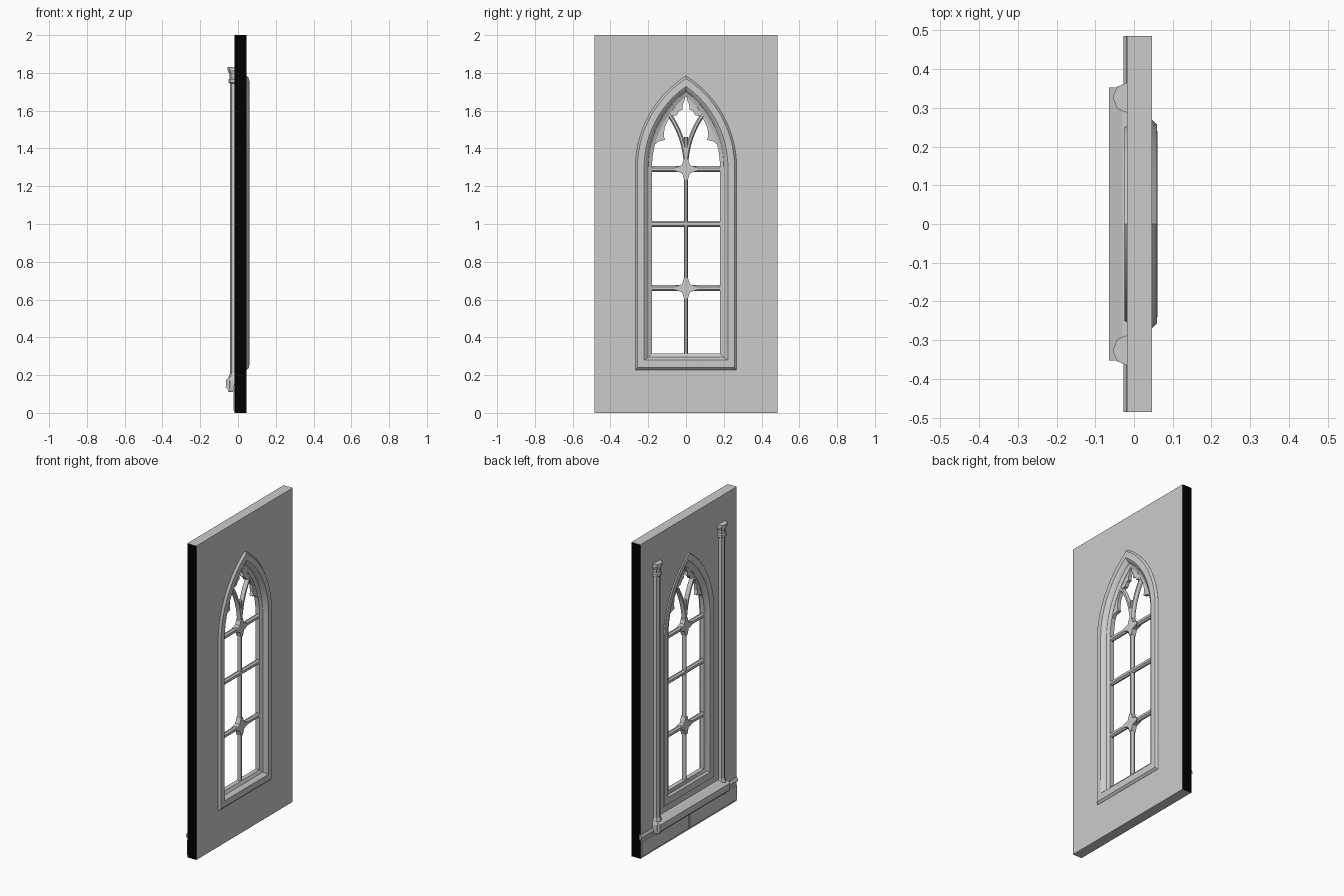
import bpy, bmesh, math
from mathutils import Vector

cube = bpy.data.objects.get("Cube")
if cube:
    bpy.data.objects.remove(cube, do_unlink=True)


def material(name, value):
    m = bpy.data.materials.new(name)
    m.use_nodes = True
    color = (value, value, value, 1)
    m.diffuse_color = color
    m.node_tree.nodes["Principled BSDF"].inputs["Base Color"].default_value = color
    return m


STONE = material("stone_gray", 0.6)
BLACK = material("edge_black", 0.0)
SPRING, CENTER = 1.3, 0.302    # arch spring height and arc centre offset


def finish(name, bm, smooth=False):
    bmesh.ops.recalc_face_normals(bm, faces=bm.faces)
    me = bpy.data.meshes.new(name)
    bm.to_mesh(me)
    bm.free()
    ob = bpy.data.objects.new(name, me)
    bpy.context.collection.objects.link(ob)
    me.materials.append(STONE)
    if smooth:
        bpy.context.view_layer.objects.active = ob
        ob.select_set(True)
        bpy.ops.object.shade_smooth_by_angle(angle=math.radians(35))
        ob.select_set(False)
    return ob


def loft(name, rings, closed=False, caps=True, smooth=False):
    """Skin rings of points; optionally join last ring to first."""
    bm = bmesh.new()
    rows = [[bm.verts.new(p) for p in ring] for ring in rings]
    n = len(rows[0])
    pairs = list(zip(rows, rows[1:])) + ([(rows[-1], rows[0])] if closed else [])
    for a, b in pairs:
        for i in range(n):
            j = (i + 1) % n
            bm.faces.new((a[i], a[j], b[j], b[i]))
    if caps and not closed:
        bm.faces.new(rows[0])
        bm.faces.new(rows[-1])
    return finish(name, bm, smooth)


def prism_x(name, outline, x0, x1):
    return loft(name, [[(x, y, z) for y, z in outline] for x in (x0, x1)])


def prism_y(name, profile, y0, y1):
    return loft(name, [[(x, y, z) for x, z in profile] for y in (y0, y1)])


def box(name, x0, x1, y0, y1, z0, z1):
    return prism_x(name, [(y0, z0), (y1, z0), (y1, z1), (y0, z1)], x0, x1)


def arch(w, bottom, steps=14):
    """Pointed arch outline of half width w."""
    r = w + CENTER
    top = math.acos(CENTER / r)
    side = [(r * math.cos(top * i / steps) - CENTER,
             SPRING + r * math.sin(top * i / steps)) for i in range(steps + 1)]
    return [(-w, bottom), (w, bottom)] + side + [(-y, z) for y, z in side[-2::-1]]


def sweep(name, path, half_y, half_x=0.014, x=0.012):
    """Bar with a chamfered section following a path in the window plane."""
    pts = [Vector((0, y, z)) for y, z in path]
    rings = []
    for i, p in enumerate(pts):
        t = (pts[min(i + 1, len(pts) - 1)] - pts[max(i - 1, 0)]).normalized()
        side = Vector((0, -t.z, t.y))
        rings.append([p + Vector((x + a * half_x, 0, 0)) + side * b * half_y
                      for a, b in ((1, .45), (.3, 1), (-.3, 1), (-1, .45),
                                   (-1, -.45), (-.3, -1), (.3, -1), (1, -.45))])
    return loft(name, rings)


# Wall slab with an arched opening and dark end faces
wall = box("wall", -0.018, 0.046, -0.485, 0.485, 0, 2)
wall.data.materials.append(BLACK)
for f in wall.data.polygons:
    f.material_index = int(abs(f.normal.y) > 0.9)
cutter = prism_x("opening_cutter", arch(0.24, 0.26), -0.2, 0.2)
cutter.hide_render = True
cutter.hide_viewport = True
cut = wall.modifiers.new("opening", "BOOLEAN")
cut.operation, cut.solver, cut.object = "DIFFERENCE", "EXACT", cutter
bpy.context.view_layer.objects.active = wall
bpy.ops.object.modifier_apply(modifier=cut.name)
bpy.data.objects.remove(cutter, do_unlink=True)

# Moulded window surround: half width, bottom height, depth
section = [(.268, .228, .040), (.268, .228, .047), (.257, .240, .059), (.222, .280, .061),
           (.208, .288, .052), (.200, .295, .036), (.180, .315, .026), (.180, .315, -.002),
           (.200, .295, -.008), (.212, .286, -.020), (.250, .245, -.024), (.258, .236, -.012)]
loft("window_surround", [[(x, y, z) for y, z in arch(w, b)] for w, b, x in section],
     closed=True, smooth=True)

# Bars and branching tracery
sweep("mullion", [(0, .30), (0, 1.46)], .010)
for i, z in enumerate((.66, 1.0, 1.29)):
    sweep(f"crossbar_{i + 1}", [(-.19, z), (.19, z)], .016)
for label, s in (("left", 1), ("right", -1)):
    curve = [(s * (.302 + .18 - .482 * math.cos(a)), SPRING + .482 * math.sin(a))
             for a in [0.08 * k for k in range(10)]]
    branch = [(y, z) for y, z in curve if abs(y) < .12]
    sweep(f"tracery_branch_{label}", branch, .012)
    # Pointed cusps on the outer and inner sides of each light
    prism_x(f"outer_cusp_{label}", [(s * y, z) for y, z in (
        (.182, 1.37), (.166, 1.42), (.145, 1.437), (.112, 1.445), (.118, 1.47),
        (.112, 1.515), (.090, 1.56), (.068, 1.60), (.085, 1.615), (.15, 1.50))], .002, .024)
    prism_x(f"top_cusp_{label}", [(s * y, z) for y, z in (
        (.085, 1.57), (.05, 1.575), (.034, 1.60), (.018, 1.605), (.02, 1.625),
        (.008, 1.652), (0, 1.69), (.04, 1.655))], .002, .024)

# Concave diamond bosses on the bar crossings
for name, z0 in (("lower_boss", .66), ("upper_boss", 1.29)):
    outline = []
    for q in range(4):
        a = q * math.pi / 2
        for d, turn in ((.058, -.16), (.058, .16), (.036, .5), (.030, .785), (.036, 1.07)):
            outline.append((d * math.cos(a + turn), z0 + d * math.sin(a + turn)))
    prism_x(name, outline, -.004, .028)

# Sloping sill carried between the columns
prism_y("outer_sill", [(-.012, .205), (-.03, .20), (-.064, .175), (-.065, .135),
                       (-.05, .118), (-.012, .105)], -.352, .352)

# Half-engaged octagonal columns with bases and capitals
shape = [(.034, .11), (.040, .13), (.040, .17), (.035, .19), (.027, .21), (.027, 1.745),
         (.035, 1.75), (.035, 1.765), (.029, 1.772), (.030, 1.79), (.040, 1.815), (.040, 1.83)]
for label, s in (("left", 1), ("right", -1)):
    loft(f"column_{label}", [[(-.015 + r * math.cos(k * math.pi / 4),
                               s * .326 + r * math.sin(k * math.pi / 4), z)
                              for k in range(8)] for r, z in shape])

# Plinth blocks and string course along the foot of the wall
for label, s in (("left", 1), ("right", -1)):
    y0, y1 = sorted((s * .005, s * .478))
    box(f"plinth_block_{label}", -.024, -.010, y0, y1, .012, .105)
prism_y("string_course", [(-.012, .155), (-.020, .152), (-.027, .14), (-.027, .128),
                          (-.012, .118)], -.485, .485)
